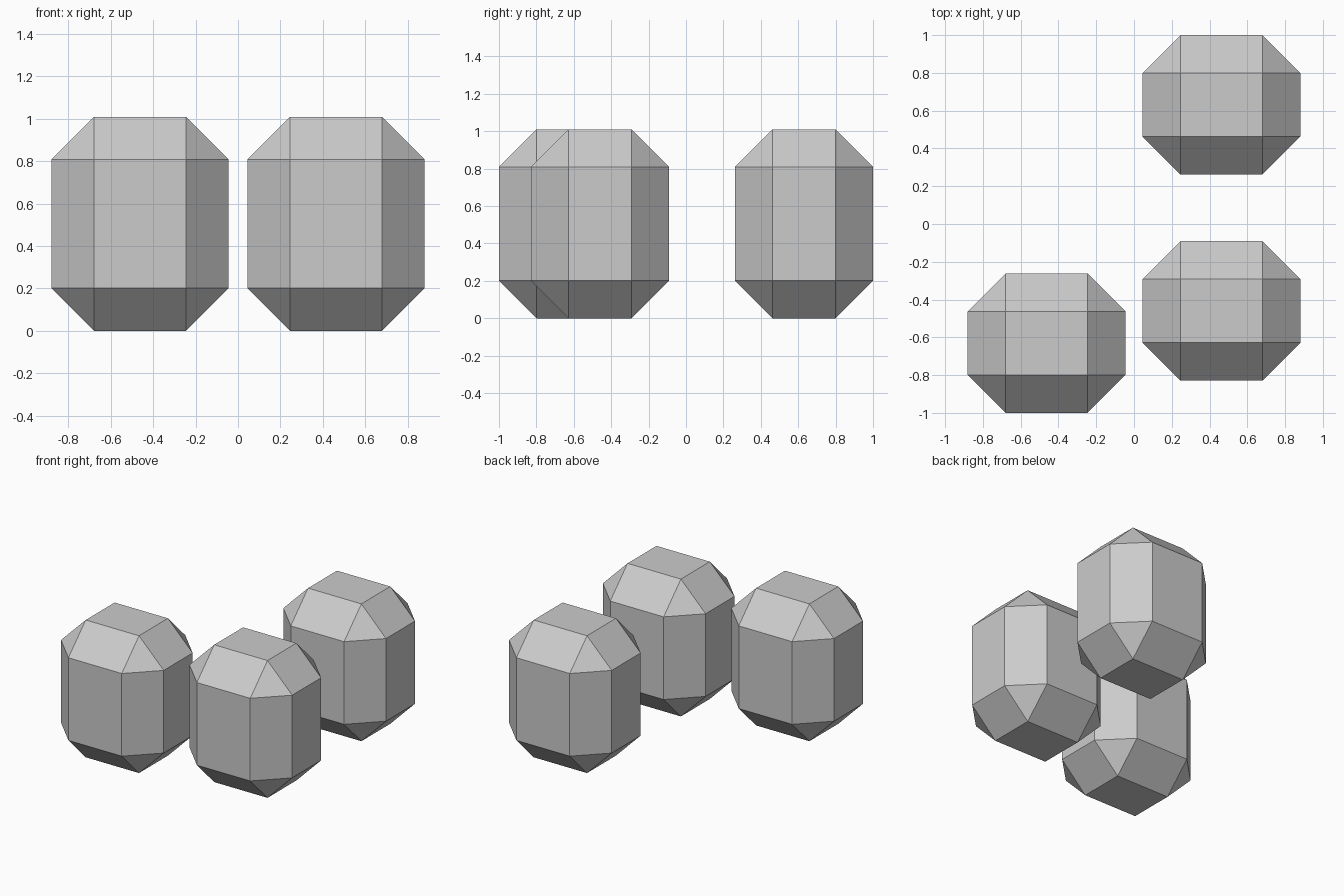
import bpy, bmesh
from mathutils import Vector

if "Cube" in bpy.data.objects:
    bpy.data.objects.remove(bpy.data.objects["Cube"])

SIZE = Vector((0.836, 0.738, 1.01))
CHAMFER = 0.201


def chamfered_block(name, x, y):
    """Box standing on the ground with all edges cut by one flat chamfer."""
    bm = bmesh.new()
    bmesh.ops.create_cube(bm, size=1)
    bmesh.ops.scale(bm, vec=SIZE, verts=bm.verts)
    bmesh.ops.bevel(bm, geom=bm.edges[:], offset=CHAMFER, offset_type='OFFSET',
                    segments=1, profile=0.5, affect='EDGES')
    mesh = bpy.data.meshes.new(name)
    bm.to_mesh(mesh)
    bm.free()
    obj = bpy.data.objects.new(name, mesh)
    obj.location = (x, y, SIZE.z / 2)
    bpy.context.collection.objects.link(obj)


# Three identical blocks
chamfered_block("block_front_left", -0.463, -0.631)
chamfered_block("block_front_right", 0.463, -0.46)
chamfered_block("block_back_right", 0.463, 0.631)
